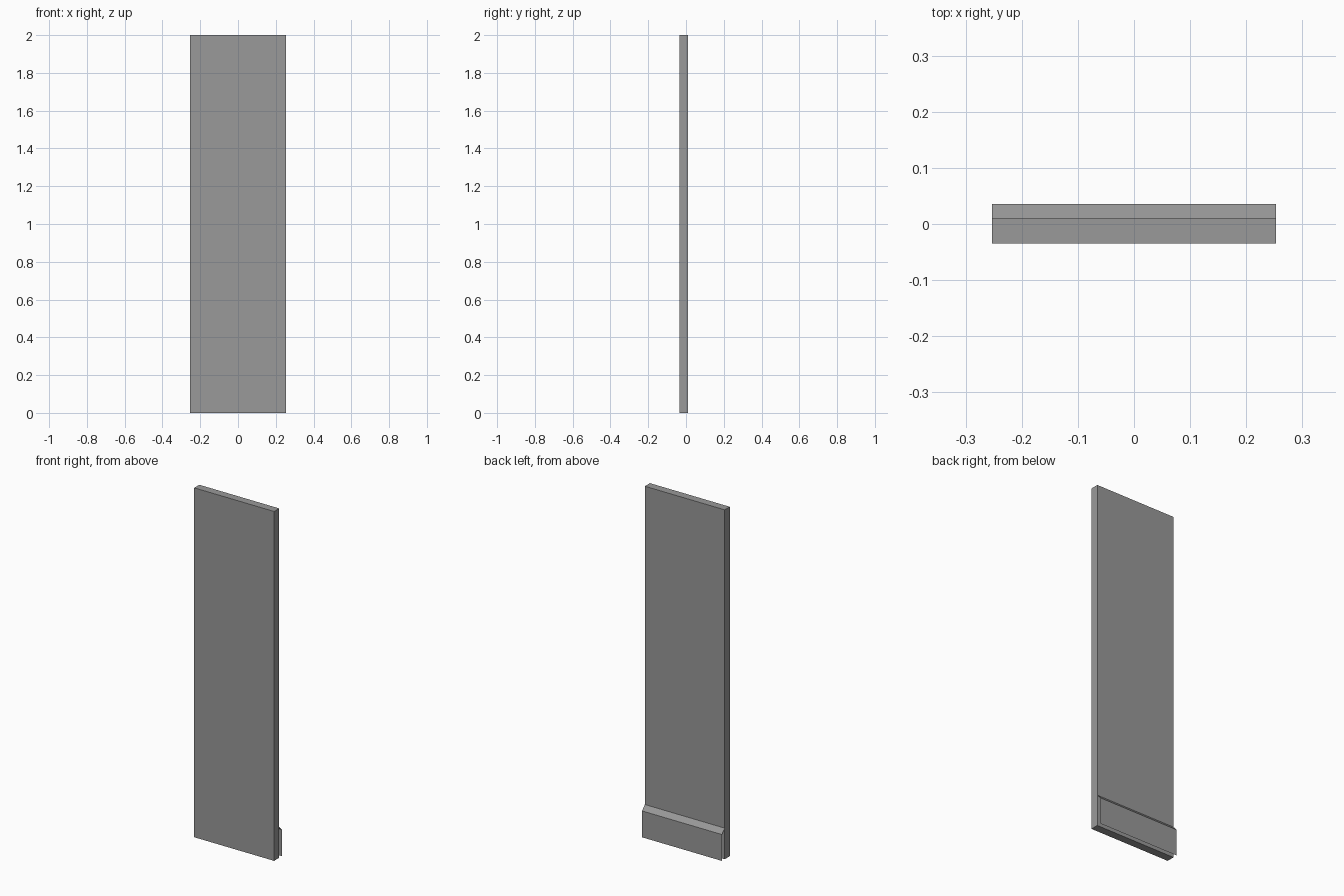
import bpy

if "Cube" in bpy.data.objects:
    bpy.data.objects.remove(bpy.data.objects["Cube"])

HALF_W = 0.253

dark_grey = bpy.data.materials.new("dark_grey")
dark_grey.diffuse_color = (0.32, 0.32, 0.32, 1)
dark_grey.use_nodes = True
dark_grey.node_tree.nodes["Principled BSDF"].inputs["Base Color"].default_value = dark_grey.diffuse_color


def mesh_object(name, verts, faces):
    mesh = bpy.data.meshes.new(name)
    mesh.from_pydata(verts, [], faces)
    mesh.materials.append(dark_grey)
    mesh.update()
    obj = bpy.data.objects.new(name, mesh)
    bpy.context.collection.objects.link(obj)
    return obj


def extrude_profile(name, profile, closed):
    """Sweep a (y, z) profile across the width; a closed profile gets end caps."""
    n = len(profile)
    verts = [(x, y, z) for x in (-HALF_W, HALF_W) for y, z in profile]
    count = n if closed else n - 1
    faces = [(i, (i + 1) % n, n + (i + 1) % n, n + i) for i in range(count)]
    if closed:
        faces += [tuple(reversed(range(n))), tuple(range(n, 2 * n))]
    return mesh_object(name, verts, faces)


# Tall flat panel, counter-clockwise profile seen from +x
extrude_profile("panel", [(-0.035, 0), (0.011, 0), (0.011, 2), (-0.035, 2)], True)

# Thin folded skirting sheet at the back, open at the ends and below
extrude_profile("skirting_flap", [(0.036, 0), (0.036, 0.151), (0.011, 0.178)], False)
